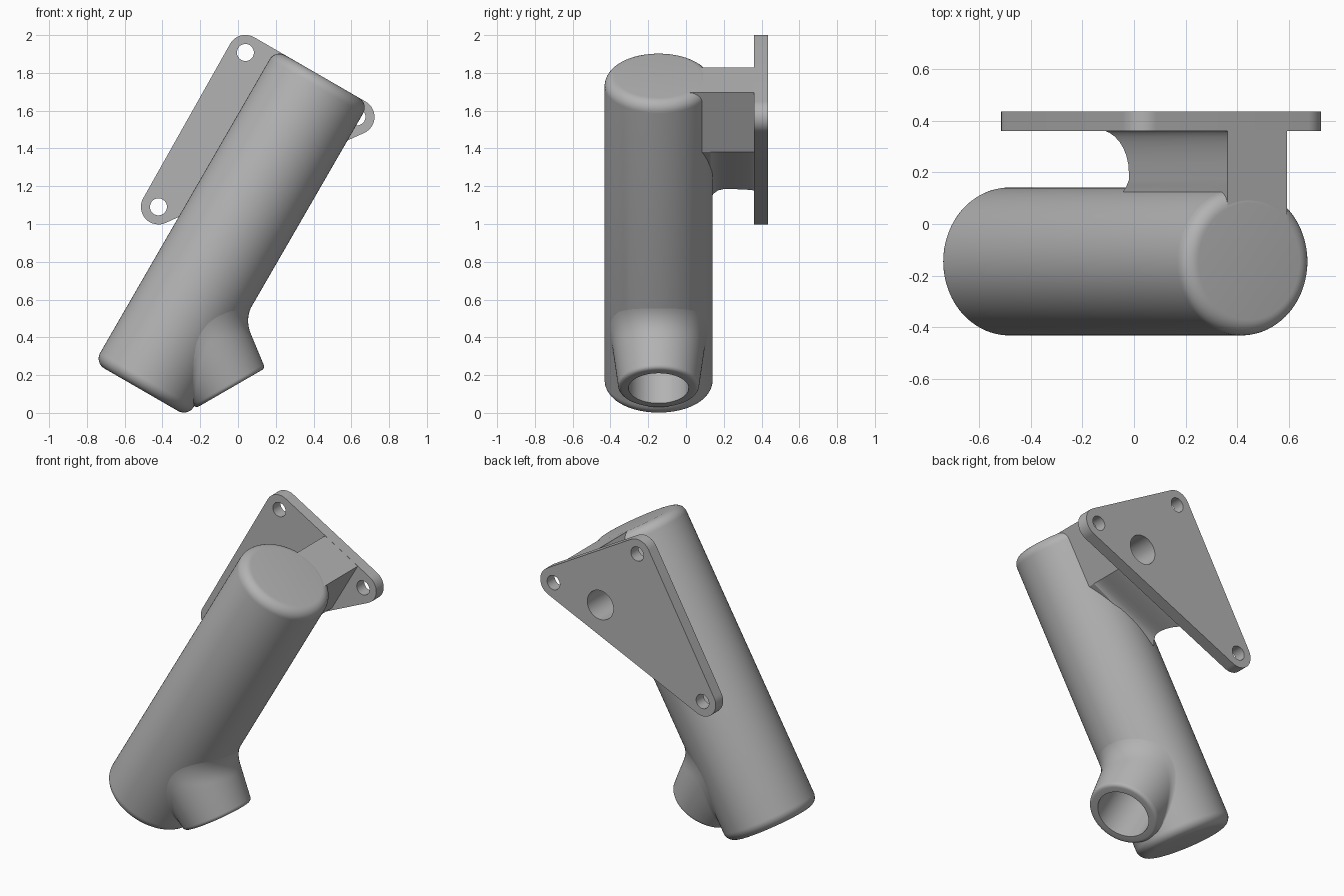
import bpy, bmesh
from math import sin, cos, pi, radians, atan2, hypot
from mathutils import Vector, Matrix

cube = bpy.data.objects.get("Cube")
if cube:
    bpy.data.objects.remove(cube, do_unlink=True)

metal = bpy.data.materials.new("plain grey")
metal.use_nodes = True
GREY = (0.45, 0.45, 0.45, 1)
metal.diffuse_color = GREY
metal.node_tree.nodes["Principled BSDF"].inputs["Base Color"].default_value = GREY

# Everything is built upright in a local frame, then leaned over sideways
TILT = Matrix.Rotation(radians(30), 4, 'Y')
UNTILT = TILT.inverted()
AXIS_E, AXIS_Y, R = -0.505, -0.145, 0.286
BOTTOM, TOP, ROUND = -0.15, 1.765, 0.06
SEG = 96


def loft(name, rings, loop=False):
    """Skin a list of equal-length point rings; cap the ends or join them."""
    bm = bmesh.new()
    rows = [[bm.verts.new(p) for p in ring] for ring in rings]
    n = len(rows[0])
    pairs = list(zip(rows, rows[1:])) + ([(rows[-1], rows[0])] if loop else [])
    for a, b in pairs:
        for i in range(n):
            j = (i + 1) % n
            bm.faces.new((a[i], a[j], b[j], b[i]))
    if not loop:
        bm.faces.new(rows[0])
        bm.faces.new(rows[-1])
    bmesh.ops.recalc_face_normals(bm, faces=bm.faces)
    mesh = bpy.data.meshes.new(name)
    bm.to_mesh(mesh)
    bm.free()
    mesh.materials.append(metal)
    obj = bpy.data.objects.new(name, mesh)
    bpy.context.collection.objects.link(obj)
    obj.matrix_world = TILT
    return obj


def circle(center, u, v, r, n=SEG):
    return [center + r * (cos(2 * pi * i / n) * u + sin(2 * pi * i / n) * v)
            for i in range(n)]


X, Y, Z = Vector((1, 0, 0)), Vector((0, 1, 0)), Vector((0, 0, 1))

# Main barrel with rounded ends
steps = [i / 8 * pi / 2 for i in range(9)]
profile = [(R - ROUND + ROUND * sin(a), BOTTOM + ROUND - ROUND * cos(a)) for a in steps]
profile += [(R - ROUND + ROUND * cos(a), TOP - ROUND + ROUND * sin(a)) for a in steps]
barrel = loft("barrel", [circle(Vector((AXIS_E, AXIS_Y, d)), X, Y, r) for r, d in profile])

# Tapered spout, blended into the barrel
MOUTH = Vector((-0.10, AXIS_Y, 0.093))
OUT = Vector((cos(radians(30)), 0, -0.5))
SIDE = Vector((0.5, 0, cos(radians(30))))
BORE, RIM, LIP, TAPER = 0.16, 0.215, 0.022, 0.114


def spout_point(t, a, r=None):
    r = RIM + TAPER * t if r is None else r
    return MOUTH - OUT * t + r * (cos(a) * SIDE + sin(a) * Y)


def from_axis(p):
    return Vector((p.x - AXIS_E, p.y - AXIS_Y, 0))


def spout_strip(a):
    """Points along the spout at one angle, from inside the bore to the barrel."""
    strip = [spout_point(0.44, a, BORE - 0.001), spout_point(0, a, BORE - 0.001)]
    for s in steps[::2]:
        strip.append(spout_point(LIP - LIP * cos(s), a, RIM - LIP + LIP * sin(s)))
    t = LIP
    while t < 0.6 and from_axis(spout_point(t, a)).length > R:
        t += 0.001
    blend = 0.09 * max(0, min(1, 0.65 + 0.6 * cos(a)))
    hit = spout_point(t, a)
    start = spout_point(max(t - blend, LIP + 0.002), a)
    normal = from_axis(hit).normalized()
    away = cos(a) * SIDE + sin(a) * Y
    away -= normal * away.dot(normal)
    end = hit + away.normalized() * blend
    radial = from_axis(end)
    if radial.length > 0.01:
        end += radial.normalized() * (min(R - 0.002, radial.length) - radial.length)
    for i in range(9):
        k = i / 8
        strip.append(start * (1 - k) ** 2 + hit * 2 * k * (1 - k) + end * k * k)
    return strip


strips = [spout_strip(2 * pi * i / SEG) for i in range(SEG)]
spout = loft("spout", list(zip(*strips)), loop=True)

# Three-cornered mounting plate
BACK, FRONT = 0.435, 0.36
corners = [(-0.92, 1.672), (-0.238, 1.672), (-0.91, 0.734)]
slope = atan2(corners[2][0] - corners[1][0], corners[1][1] - corners[2][1])
turns = [pi, pi / 2, slope, -pi]
outline = []
for (e, d), a0, a1 in zip(corners, turns, turns[1:]):
    for i in range(17):
        a = a0 + (a1 - a0) * i / 16
        outline.append((e + 0.093 * cos(a), d + 0.093 * sin(a)))
plate = loft("mounting_plate", [[Vector((e, y, d)) for e, d in outline] for y in (FRONT, BACK)])

# Wedge-shaped arm from barrel to plate, flaring at its lower corner
flare = [(-0.1, -0.02, -0.05), (0.13, -0.02, -0.05), (0.145, -0.01, -0.025),
         (0.17, 0, -0.007), (0.2, 0, 0)]
for i in range(1, 9):
    s = i / 8 * pi / 2
    flare.append((0.2 + 0.165 * sin(s), -0.12 * (1 - cos(s)), -0.01 * (1 - cos(s))))
layers = []
for y, dx, dz in flare:
    low = UNTILT @ Vector((-0.02 + dx, y, 1.185 + dz))
    layers.append([Vector((-0.60, y, TOP - 0.001)), Vector((-0.335, y, TOP - 0.001)),
                   Vector((-0.335, y, 1.40)), low])
arm = loft("arm", layers)


# Holes
def cutter(name, a, b, u, v, r, n=64):
    obj = loft(name, [circle(a, u, v, r, n), circle(b, u, v, r, n)])
    obj.hide_render = True
    return obj


bolt_holes = [cutter("bolt_cutter", Vector((e, 0.3, d)), Vector((e, 0.5, d)), X, Z, 0.045, 32)
              for e, d in corners]
port = cutter("port_cutter", Vector((-0.497, -0.08, 1.46)), Vector((-0.497, 0.5, 1.46)), X, Z, 0.092)
bore = cutter("bore_cutter", MOUTH + OUT * 0.1, MOUTH - OUT * 0.45, SIDE, Y, BORE)


def finish(obj, cuts):
    bpy.ops.object.select_all(action='DESELECT')
    obj.select_set(True)
    bpy.context.view_layer.objects.active = obj
    for c in cuts:
        mod = obj.modifiers.new("hole", 'BOOLEAN')
        mod.operation = 'DIFFERENCE'
        mod.solver = 'EXACT'
        mod.object = c
        bpy.ops.object.modifier_apply(modifier=mod.name)
    bpy.ops.object.shade_smooth_by_angle(angle=radians(28))


bpy.context.view_layer.update()
finish(barrel, [bore, port])
finish(spout, [])
finish(plate, bolt_holes + [port])
finish(arm, [port])
for c in bolt_holes + [port, bore]:
    bpy.data.objects.remove(c, do_unlink=True)
